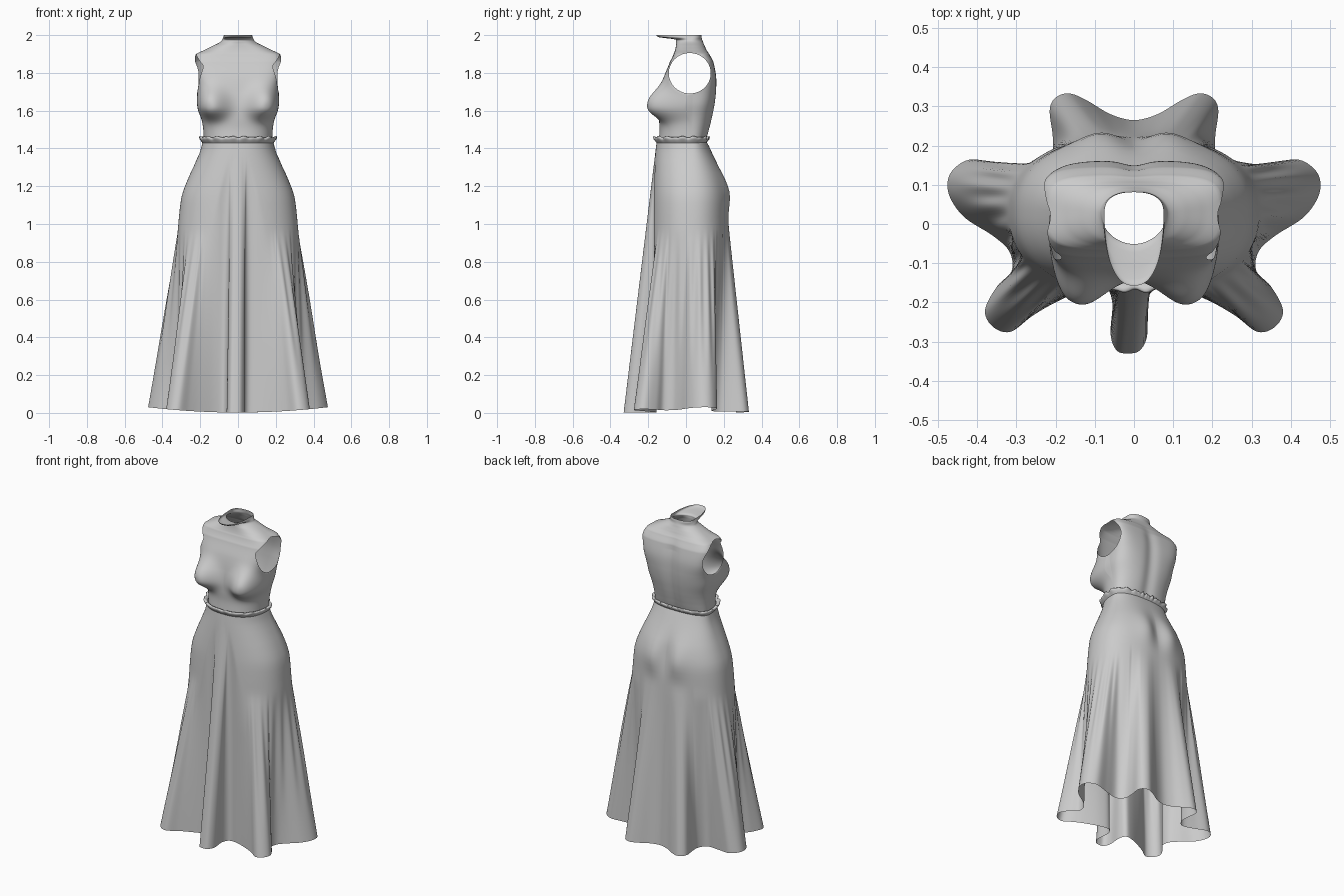
import bpy, bmesh, math
from math import sin, cos, pi, exp, atan2

if "Cube" in bpy.data.objects:
    bpy.data.objects.remove(bpy.data.objects["Cube"])

YC = 0.03  # centre line of all cross-sections


def catmull(p0, p1, p2, p3, f):
    return [0.5 * (2*b + (c - a)*f + (2*a - 5*b + 4*c - d)*f*f + (3*b - a - 3*c + d)*f**3)
            for a, b, c, d in zip(p0, p1, p2, p3)]


def profile(rows, z):
    """Smooth section (half width, front y, back y, roundness) at height z."""
    i = 0
    while i < len(rows) - 2 and z > rows[i + 1][0]:
        i += 1
    f = (z - rows[i][0]) / (rows[i + 1][0] - rows[i][0])
    return catmull(rows[max(i - 1, 0)], rows[i], rows[i + 1],
                   rows[min(i + 2, len(rows) - 1)], f)[1:]


def section(a, yf, yb, n, t):
    """Point on a superellipse with separate front and back depths."""
    b = yb - YC if sin(t) > 0 else YC - yf
    r = (abs(cos(t) / a)**n + abs(sin(t) / b)**n)**(-1 / n)
    return r * cos(t), YC + r * sin(t)


def loft(name, rings, edit=None):
    bm = bmesh.new()
    grid = [[bm.verts.new(p) for p in ring] for ring in rings]
    n = len(grid[0])
    for lo, hi in zip(grid, grid[1:]):
        for i in range(n):
            j = (i + 1) % n
            bm.faces.new((lo[i], lo[j], hi[j], hi[i]))
    if edit:
        edit(bm)
    me = bpy.data.meshes.new(name)
    for f in bm.faces:
        f.smooth = True
    bm.to_mesh(me)
    bm.free()
    ob = bpy.data.objects.new(name, me)
    bpy.context.collection.objects.link(ob)
    return ob


# Bodice: torso sections from waist to neck, with a forward lip at the top
BODICE = [
    (1.42, .180, -.145, .105, 2.4), (1.50, .184, -.140, .125, 2.4),
    (1.56, .192, -.143, .140, 2.5), (1.63, .208, -.143, .153, 2.8),
    (1.70, .214, -.134, .160, 3.4), (1.78, .226, -.116, .160, 4.4),
    (1.86, .238, -.085, .145, 4.6), (1.90, .222, -.066, .124, 4.2),
    (1.92, .180, -.058, .110, 3.0), (1.945, .13, -.053, .098, 2.4),
    (1.965, .092, -.052, .090, 2.0), (1.978, .083, -.060, .085, 2.0),
    (1.988, .078, -.140, .083, 2.4), (2.0, .075, -.157, .081, 2.4)]


def bodice_point(t, z):
    x, y = section(*profile(BODICE, z), t)
    s = 1 if x > 0 else -1
    if y < YC:  # bust
        r2 = ((abs(x) - .132) / .078)**2 + ((z - 1.62) / (.062 if z < 1.62 else .1))**2
        g = exp(-r2**1.3)
        y -= .077 * g
        x += s * .022 * g
    else:       # spine hollow
        y -= .012 * exp(-(x / .04)**2) * max(0, min(1, (1.93 - z) / .1))
    return x, y, z


def cut_armholes(bm):
    cy, cz, ry, rz = .02, 1.798, .111, .107

    def dist(p):
        return math.hypot((p.y - cy) / ry, (p.z - cz) / rz)
    gone = [f for f in bm.faces
            if abs(f.calc_center_median().x) > .13 and dist(f.calc_center_median()) < 1]
    bmesh.ops.delete(bm, geom=gone, context='FACES')
    rim = [v for v in bm.verts if v.is_boundary and 1.6 < v.co.z < 1.95]
    for v in rim:  # slide the rim onto a clean oval lying on the torso surface
        d = dist(v.co)
        y, z = cy + (v.co.y - cy) / d, cz + (v.co.z - cz) / d
        a, yf, yb, n = profile(BODICE, z)
        q = abs(y - YC) / (yb - YC if y > YC else YC - yf)
        x = a * (1 - min(q, .97)**n)**(1 / n)
        v.co = (math.copysign(x, v.co.x), y, z)


zs = [1.42 + .01 * i for i in range(26)] + [1.68 + .005 * i for i in range(40)] \
    + [1.88 + .004 * i for i in range(31)]
loft("bodice", [[bodice_point(2 * pi * (i + .5) / 280, z) for i in range(280)] for z in zs],
     cut_armholes)

# Skirt: hip sections above, draped straight down to a folded hem outline
HIPS = [
    (.85, .325, -.185, .235, 2.3), (1.0, .316, -.182, .225, 2.3),
    (1.15, .298, -.178, .223, 2.3), (1.25, .260, -.172, .198, 2.3),
    (1.35, .216, -.165, .153, 2.3), (1.40, .196, -.16, .128, 2.3),
    (1.44, .186, -.155, .108, 2.4)]
HEM = [
    (0, -.33), (.03, -.322), (.047, -.28), (.042, -.2), (.065, -.158), (.12, -.165),
    (.2, -.2), (.26, -.235), (.315, -.275), (.36, -.262), (.38, -.22), (.35, -.16),
    (.312, -.12), (.318, -.07), (.36, -.03), (.43, .015), (.468, .065), (.475, .11),
    (.455, .145), (.41, .165), (.33, .147), (.25, .136), (.212, .17), (.207, .22),
    (.215, .29), (.2, .322), (.165, .333), (.12, .315), (.06, .28), (0, .265)]
loop = HEM + [(-x, y) for x, y in HEM[-2:0:-1]]
N = len(loop)
hem = [catmull(loop[k - 1], loop[k], loop[(k + 1) % N], loop[(k + 2) % N], f / 6)
       for k in range(N) for f in range(6)]


def hip_point(t, z):
    x, y = section(*profile(HIPS, z), t)
    if y > YC:
        y += .016 * (exp(-((abs(x) - .09) / .06)**2) - exp(-(x / .05)**2)) \
            * exp(-((z - 1.17) / .1)**2)
    return x, y, z


def skirt_column(k, rows=44):
    hx, hy = hem[k]
    even = -pi / 2 + 2 * pi * k / len(hem)
    t = atan2(hy - YC, hx)
    t += .45 * ((even - t + pi) % (2 * pi) - pi)
    front = exp(-(hx / .1)**2) if hy < 0 else 0
    side = min(1, max(0, (abs(hx) - .2) / .1))
    z0 = .96 + .43 * front + (.06 if hy > .18 else 0)
    hz = .002 + .028 * (hx / .475)**2
    hx -= .016 * front
    bx, by, _ = hip_point(t, z0)
    col = []
    for r in range(rows):
        f = 1 - r / (rows - 1)
        z = hz + (1.438 - hz) * (1 - f)
        if z >= z0:
            col.append(hip_point(t, z))
            continue
        w = (z0 - z) / (z0 - hz)
        pleat = 1 + .018 * side * sin(even * 44) * sin(pi * min(1, w * 1.1)) * (1 - w)
        col.append(((bx + (hx - bx) * w) * pleat, (by + (hy - by) * w) * pleat, z))
    return col


columns = [skirt_column(k) for k in range(len(hem))]
loft("skirt", list(zip(*columns)))

# Gathered ruffle around the waist
RUFFLE = [(1.428, .001, 0), (1.436, .006, .3), (1.446, .014, .8), (1.457, .017, 1),
          (1.462, .012, 1), (1.458, .002, .5), (1.45, -.006, 0)]
rings = []
for z, out, wave in RUFFLE:
    ring = []
    for i in range(240):
        t = 2 * pi * i / 240
        g = .7 * sin(17 * t) + .6 * sin(26 * t + 1)
        o = out + .004 * wave * g
        x, y = section(.187 + o, -.155 - o, .107 + o, 2.4, t)
        ring.append((x, y, z + .004 * wave * g))
    rings.append(ring)
loft("waist_ruffle", rings)
